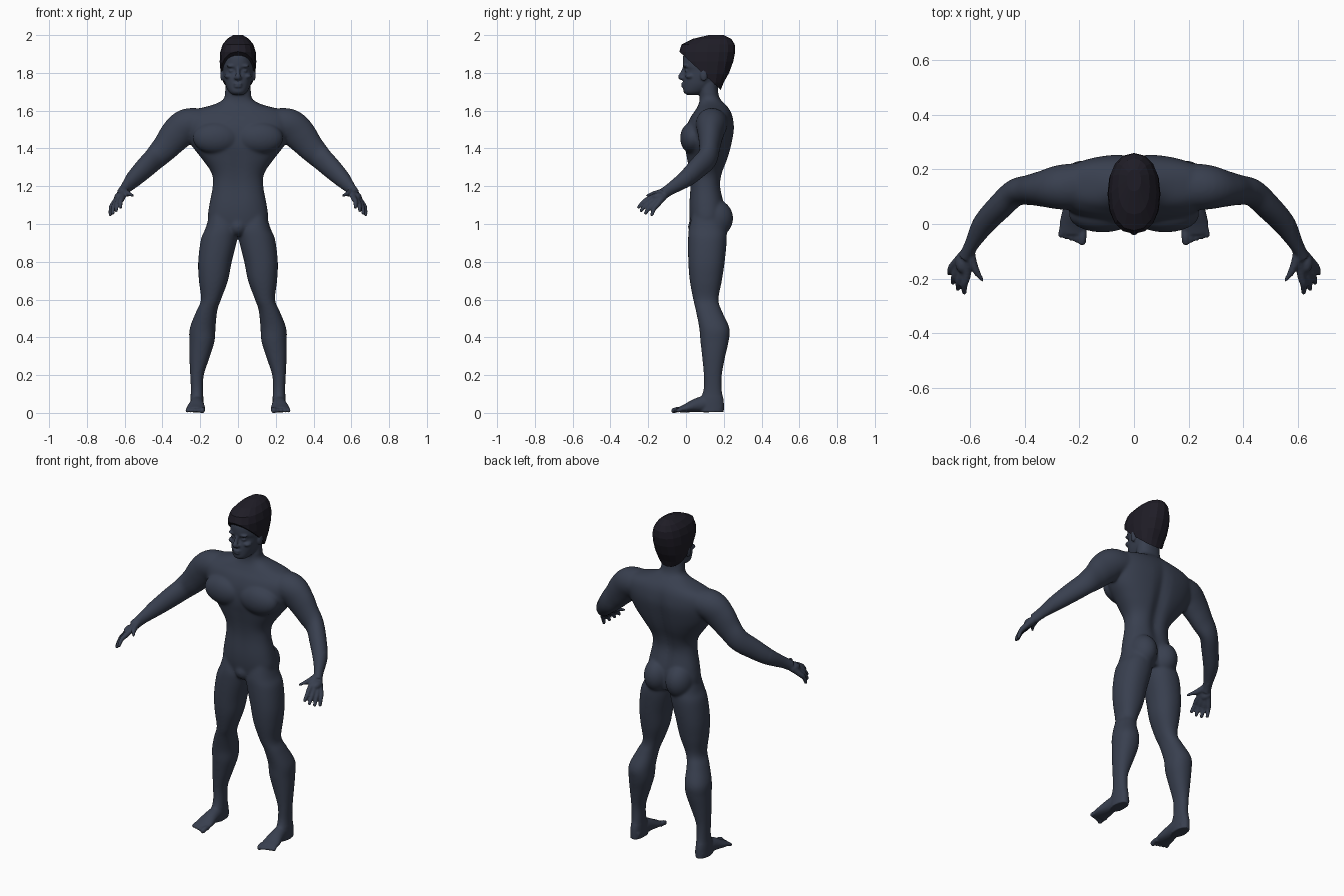
import bpy, bmesh, math
from mathutils import Vector, Matrix

if "Cube" in bpy.data.objects:
    bpy.data.objects.remove(bpy.data.objects["Cube"])


def material(name, rgb):
    m = bpy.data.materials.new(name)
    m.diffuse_color = (*rgb, 1)
    m.use_nodes = True
    m.node_tree.nodes["Principled BSDF"].inputs["Base Color"].default_value = m.diffuse_color
    return m


skin_mat = material("slate skin", (0.040, 0.050, 0.078))
hair_mat = material("dark hair", (0.0135, 0.012, 0.0195))


def spline(rows, n=5):
    """Catmull-Rom interpolation of section rows."""
    out = []
    for i in range(len(rows) - 1):
        p0, p1 = rows[max(i - 1, 0)], rows[i]
        p2, p3 = rows[i + 1], rows[min(i + 2, len(rows) - 1)]
        for k in range(n):
            t = k / n
            out.append([0.5 * (2 * b + (c - a) * t + (2 * a - 5 * b + 4 * c - d) * t * t
                               + (3 * b - a - 3 * c + d) * t ** 3)
                        for a, b, c, d in zip(p0, p1, p2, p3)])
    out.append(list(rows[-1]))
    return out


def unit_ring(n, power):
    for k in range(n):
        a = 2 * math.pi * k / n
        c, s = math.cos(a), math.sin(a)
        yield (math.copysign(abs(c) ** (2 / power), c), math.copysign(abs(s) ** (2 / power), s))


def level_rings(rows, n=40, power=2.2):
    """Horizontal sections: z, centre x, half width, front y, back y."""
    return [[Vector((xc + hx * u, (yf + yb) / 2 + (yb - yf) / 2 * v, z))
             for u, v in unit_ring(n, power)] for z, xc, hx, yf, yb in rows]


def path_rings(rows, n=24):
    """Sections across a path: x, y, z, side radius, vertical radius."""
    pts = [Vector(r[:3]) for r in rows]
    rings = []
    for i, r in enumerate(rows):
        t = (pts[min(i + 1, len(pts) - 1)] - pts[max(i - 1, 0)]).normalized()
        side = t.cross(Vector((0, 0, 1))).normalized()
        up = side.cross(t)
        rings.append([pts[i] + side * (r[3] * u) + up * (r[4] * v) for u, v in unit_ring(n, 2)])
    return rings


def loft(bm, rings, mirror=False):
    for sx in ((1, -1) if mirror else (1,)):
        vs = [[bm.verts.new((p.x * sx, p.y, p.z)) for p in r] for r in rings]
        n = len(vs[0])
        for a, b in zip(vs, vs[1:]):
            for k in range(n):
                bm.faces.new((a[k], a[(k + 1) % n], b[(k + 1) % n], b[k]))
        bm.faces.new(vs[0][::-1])
        bm.faces.new(vs[-1])


def blob(bm, c, r, mirror=True):
    for sx in ((1, -1) if mirror else (1,)):
        m = Matrix.Translation((c[0] * sx, c[1], c[2])) @ Matrix.Diagonal((*r, 1))
        bmesh.ops.create_uvsphere(bm, u_segments=24, v_segments=16, radius=1, matrix=m)


def digit(bm, rows):
    """Tapered finger or toe with a rounded tip: rows of x, y, z, radius."""
    loft(bm, path_rings(spline([(*r, r[3]) for r in rows], 3), 12), True)
    blob(bm, rows[-1][:3], (rows[-1][3],) * 3)


def finish(bm, name, mat):
    bmesh.ops.recalc_face_normals(bm, faces=bm.faces)
    me = bpy.data.meshes.new(name)
    bm.to_mesh(me)
    bm.free()
    me.materials.append(mat)
    ob = bpy.data.objects.new(name, me)
    bpy.context.collection.objects.link(ob)
    return ob


body = bmesh.new()

# Torso and neck, with spine and breastbone grooves
torso = level_rings(spline([
    (0.96, 0, .145, .03, .195), (1.03, 0, .160, .018, .205), (1.10, 0, .152, .015, .205),
    (1.20, 0, .134, .020, .187), (1.27, 0, .140, .015, .197), (1.35, 0, .195, .002, .225),
    (1.42, 0, .248, -.008, .243), (1.50, 0, .280, -.002, .256), (1.56, 0, .288, .020, .250),
    (1.60, 0, .240, .048, .235), (1.632, 0, .130, .066, .21), (1.66, 0, .078, .072, .182),
    (1.70, 0, .068, .072, .170), (1.77, 0, .065, .07, .17)]), 64, 2.3)
for ring in torso:
    for p in ring:
        if 1.0 < p.z < 1.62:
            fade = math.sin(math.pi * (p.z - 1.0) / 0.62)
            p.y -= (0.02 if p.y > .12 else -.006) * fade * math.exp(-(p.x / .035) ** 2)
loft(body, torso)
blob(body, (.115, .035, 1.455), (.125, .066, .085))   # chest muscles
blob(body, (.072, .155, 1.03), (.078, .095, .10))     # buttocks
blob(body, (0, .06, .985), (.05, .05, .05), False)    # pelvis

# Legs
loft(body, level_rings(spline([
    (1.07, .095, .050, .04, .18), (.98, .088, .083, .016, .21), (.92, .100, .096, .011, .216),
    (.80, .122, .089, .012, .205), (.70, .130, .077, .020, .190), (.60, .143, .053, .038, .172),
    (.54, .165, .055, .052, .190), (.45, .187, .068, .070, .230), (.38, .191, .067, .076, .226),
    (.30, .203, .055, .085, .208), (.20, .217, .036, .094, .190), (.12, .217, .033, .092, .190),
    (.06, .218, .035, .070, .200), (.004, .218, .036, .07, .200)])), True)

# Feet and toes
loft(body, path_rings(spline([
    (.216, .185, .028, .03, .026), (.216, .12, .046, .034, .044), (.219, .06, .041, .040, .038),
    (.223, .00, .025, .050, .023), (.224, -.035, .017, .047, .015)])), True)
for i in range(5):
    x, r = .188 + .0195 * i, .0145 if i == 0 else .0105
    digit(body, [(x, -.02, .017, r), (x, -.045 + .005 * i, .018, r),
                 (x + .002, -.064 + .006 * i, .012, r)])

# Arms
loft(body, path_rings(spline([
    (.17, .14, 1.54, .085, .07), (.265, .135, 1.525, .083, .088), (.325, .13, 1.475, .068, .088),
    (.38, .125, 1.41, .056, .074), (.435, .115, 1.353, .050, .064), (.49, .065, 1.30, .048, .058),
    (.55, .00, 1.24, .042, .047), (.597, -.08, 1.187, .026, .032),
    (.618, -.12, 1.16, .025, .03)])), True)

# Hands: palm, four fingers and thumb
wrist = Vector((.605, -.095, 1.178))
for i in range(4):
    f = i / 3
    knuckle = Vector((.613, -.187, 1.137)).lerp(Vector((.66, -.15, 1.105)), f)
    tip = Vector((.622, -.25, 1.09)).lerp(Vector((.676, -.18, 1.05)), f)
    tip += Vector((.006, -.012, -.006)) * math.sin(math.pi * f)
    mid = knuckle.lerp(tip, .5) + Vector((.004, -.003, .006))
    digit(body, [(*wrist, .02), (*knuckle, .0155), (*mid, .0125), (*tip, .0095)])
blob(body, (.63, -.14, 1.142), (.025, .04, .025))
digit(body, [(*wrist, .02), (.592, -.14, 1.165, .018), (.573, -.18, 1.158, .013),
             (.557, -.205, 1.15, .010)])

# Head and face
loft(body, level_rings(spline([
    (1.682, 0, .026, .004, .05), (1.70, 0, .048, -.013, .11), (1.735, 0, .066, -.015, .16),
    (1.775, 0, .076, -.014, .195), (1.812, 0, .082, -.006, .212), (1.84, 0, .084, -.016, .222),
    (1.90, 0, .080, -.012, .23), (1.95, 0, .055, .03, .2)])))
loft(body, path_rings(spline([(0, -.006, 1.835, .009, .008), (0, -.018, 1.80, .011, .012),
                              (0, -.03, 1.778, .015, .012), (0, -.02, 1.768, .013, .008)])))
blob(body, (.013, -.02, 1.773), (.009, .011, .008))    # nostrils
blob(body, (.034, .001, 1.836), (.027, .017, .008))    # brows
blob(body, (.033, .006, 1.811), (.016, .012, .008))    # eyes
blob(body, (.050, .022, 1.782), (.022, .026, .014))    # cheekbones
blob(body, (0, -.014, 1.742), (.025, .013, .006), False)  # upper lip
blob(body, (0, -.013, 1.728), (.022, .013, .006), False)  # lower lip
blob(body, (.083, .095, 1.79), (.011, .02, .034))      # ears

# Fuse the parts, then soften torso and limbs more than head, hands and feet
figure = finish(body, "body", skin_mat)
bpy.context.view_layer.objects.active = figure
figure.select_set(True)
fuse = figure.modifiers.new("fuse", 'REMESH')
fuse.mode = 'VOXEL'
fuse.voxel_size = 0.0055
bpy.ops.object.modifier_apply(modifier=fuse.name)
soft = figure.vertex_groups.new(name="soft")
for v in figure.data.vertices:
    detail = abs(v.co.x) > .58 or v.co.z > 1.69 or v.co.z < .09
    soft.add([v.index], 0.08 if detail else 1.0, 'REPLACE')
relax = figure.modifiers.new("relax", 'SMOOTH')
relax.factor, relax.iterations, relax.vertex_group = 0.5, 28, soft.name
bpy.ops.object.modifier_apply(modifier=relax.name)
bpy.ops.object.shade_smooth()

# Hair: faceted cap trimmed along a sloping hairline
cap = bmesh.new()
loft(cap, level_rings([
    (1.70, 0, .060, .06, .180), (1.75, 0, .080, .05, .200), (1.80, 0, .092, .00, .228),
    (1.86, 0, .097, -.03, .250), (1.91, 0, .094, -.036, .260), (1.95, 0, .082, -.024, .258),
    (1.98, 0, .058, .035, .240), (2.00, 0, .026, .12, .20)], 16, 2.3))
cut = bmesh.ops.bisect_plane(cap, geom=cap.verts[:] + cap.edges[:] + cap.faces[:],
                             plane_co=(0, -.03, 1.908), plane_no=(0, -.18, -.195),
                             clear_outer=True)
rim = [e for e in cut["geom_cut"] if isinstance(e, bmesh.types.BMEdge)]
bmesh.ops.contextual_create(cap, geom=rim)
finish(cap, "hair", hair_mat)
